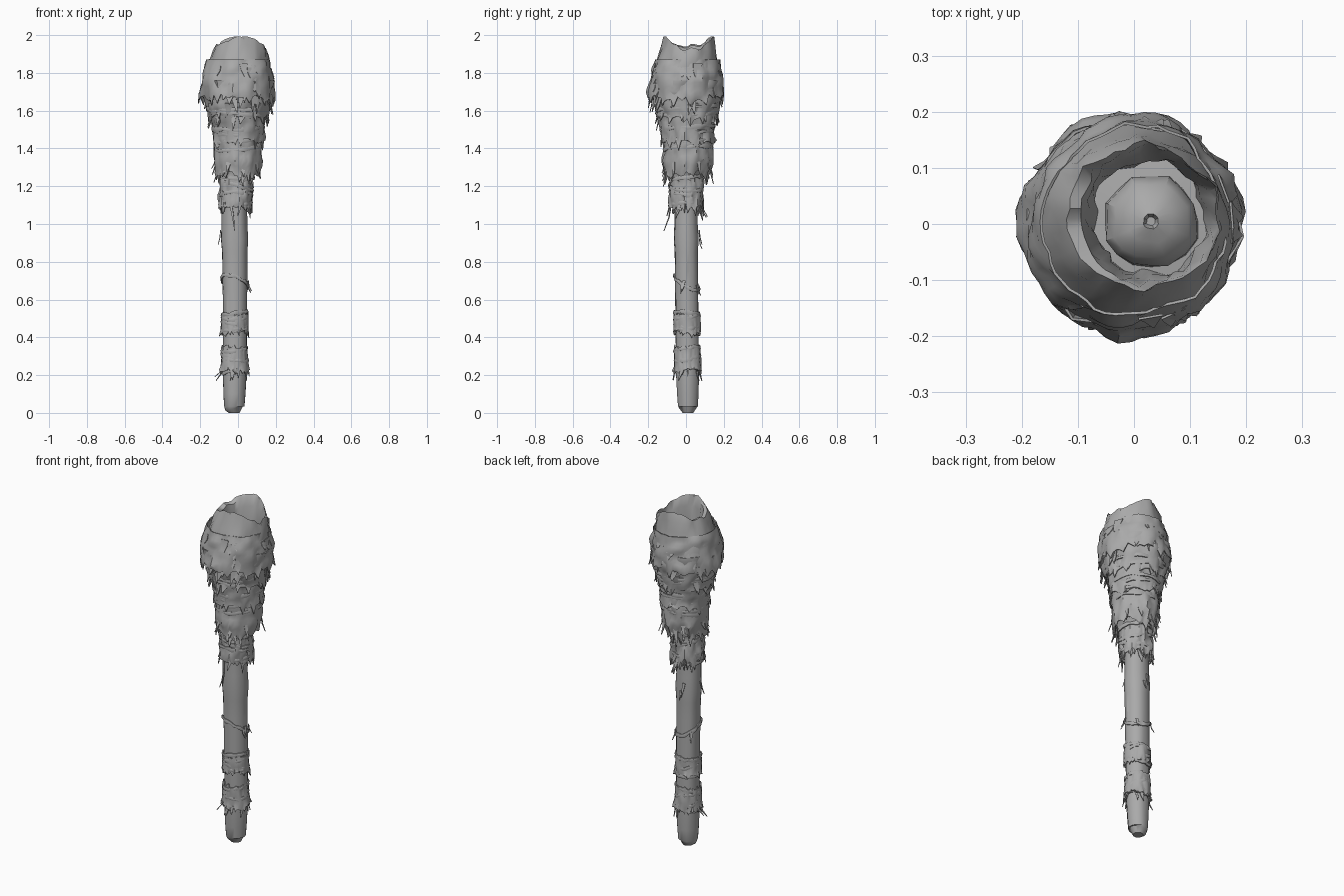
import bpy, math, random
from mathutils import Vector, noise

if "Cube" in bpy.data.objects:
    bpy.data.objects.remove(bpy.data.objects["Cube"])

random.seed(7)
TAU = math.tau
grey = bpy.data.materials.new("weathered grey")
grey.diffuse_color = (0.4, 0.4, 0.4, 1)
grey.use_nodes = True
grey.node_tree.nodes["Principled BSDF"].inputs["Base Color"].default_value = grey.diffuse_color

# Outer surface of the torch by height: z, centre x, centre y, radius x, radius y
BODY = [(0.0, -.02, .01, .045, .045), (.2, -.018, .008, .062, .062), (1.05, -.018, 0, .067, .062),
        (1.12, -.012, 0, .076, .078), (1.26, -.005, .0, .08, .08), (1.34, .0, .01, .11, .115),
        (1.48, .0, .008, .118, .125), (1.6, -.003, .004, .148, .152), (1.7, -.005, 0, .178, .182),
        (1.8, -.004, .0, .175, .175), (1.88, .005, .005, .152, .155), (2.0, .02, .012, .135, .135)]


def section(z, table=BODY):
    for a, b in zip(table, table[1:]):
        if z <= b[0]:
            t = max(0, (z - a[0]) / (b[0] - a[0]))
            return [a[k] + (b[k] - a[k]) * t for k in range(1, 5)]
    return table[-1][1:]


def crumple(x, y, z, freq, zfreq=None, seed=0):
    return noise.noise(Vector((x * freq + seed, y * freq, z * (zfreq or freq))))


def finish(name, verts, faces, angle=38, thick=0):
    me = bpy.data.meshes.new(name)
    me.from_pydata([(x, y, min(2, max(0, z))) for x, y, z in verts], [], faces)
    me.materials.append(grey)
    ob = bpy.data.objects.new(name, me)
    bpy.context.collection.objects.link(ob)
    bpy.ops.object.select_all(action='DESELECT')
    ob.select_set(True)
    bpy.context.view_layer.objects.active = ob
    if thick:
        m = ob.modifiers.new("thickness", 'SOLIDIFY')
        m.thickness, m.offset = thick, 1
        bpy.ops.object.modifier_apply(modifier=m.name)
    bpy.ops.object.shade_smooth_by_angle(angle=math.radians(angle))
    return ob


def lathe(name, rows, caps=False, loop=False, **kw):
    """Join equal rings of points, listed bottom to top, into a skin."""
    n, m = len(rows[0]), len(rows)
    faces = [(j * n + i, j * n + (i + 1) % n, (j + 1) % m * n + (i + 1) % n, (j + 1) % m * n + i)
             for j in range(m if loop else m - 1) for i in range(n)]
    if caps:
        faces += [tuple(reversed(range(n))), tuple(range((m - 1) * n, m * n))]
    return finish(name, [p for r in rows for p in r], faces, **kw)


def cloth(name, z0, z1, lift, flare, rag, rough, n=56, m=11, rim=0, seed=0):
    """Crumpled cloth sleeve following the body, with a torn, flared hem."""
    hem = [rag * (random.random() ** 2 * (1 if i % 2 else .35)
                  + .6 * noise.noise(Vector((2.5 * math.cos(i / n * TAU), 2.5 * math.sin(i / n * TAU), seed + .5))))
           for i in range(n)]
    top = [rim * random.uniform(-1, 1) for _ in range(n)]
    rows = []
    for j in range(m):
        t = j / (m - 1)
        row = []
        for i in range(n):
            a = i / n * TAU
            z = z0 + (z1 - z0) * t
            cx, cy, rx, ry = section(z)
            c, s = math.cos(a), math.sin(a)
            d = lift + flare * (1 - t) ** 2
            d += rough * (crumple(c, s, z, 2.2, 11, seed) + .7 * crumple(c, s, z, 5, 22, seed + 9))
            if j == 0:
                d += random.uniform(-.004, .008)
            zz = z - hem[i] * (1 - t) ** 3 + (top[i] if j == m - 1 else 0)
            row.append((cx + (rx + d) * c, cy + (ry + d) * s, zz))
        rows.append(row)
    return lathe(name, rows, thick=.005)


def cord(name, z, tilt, phase, th=.006, h=.011, lift=.004, n=40):
    """Flattened, slanting binding wound once around the body."""
    rows = []
    for i in range(n):
        a = i / n * TAU
        zz = z + tilt * math.cos(a - phase) + .007 * crumple(math.cos(a), math.sin(a), z, 2.5)
        cx, cy, rx, ry = section(zz)
        w = 1 + .7 * crumple(math.cos(a), math.sin(a), z * 3, 3)
        d = lift + .007 * crumple(math.cos(a), math.sin(a), z * 7, 4)
        ring = []
        for k in range(6):
            u = -k / 6 * TAU
            q = d + th * math.cos(u)
            ring.append((cx + (rx + q) * math.cos(a), cy + (ry + q) * math.sin(a), zz + h * w * math.sin(u)))
        rows.append(ring)
    return lathe(name, rows, loop=True, angle=50)


def shreds(name, count, zlo, zhi, length, width, lean, angles=None):
    """Tapered torn strips that hang and bend outward."""
    verts, faces = [], []
    for k in range(count):
        a = angles[k] if angles else random.uniform(0, TAU)
        z = random.uniform(zlo, zhi)
        L, w = length * random.uniform(.6, 1.2), width * random.uniform(.6, 1.2)
        skew = random.uniform(-.3, .3) * L
        cx, cy, rx, ry = section(z)
        o = Vector((math.cos(a), math.sin(a), 0))
        t = Vector((-o.y, o.x, 0))
        base = Vector((cx + rx * o.x, cy + ry * o.y, z)) + o * .006
        b = len(verts)
        for f, g in ((0, 1), (.5, .7), (1, .08)):
            mid = base + o * lean * f * f + t * skew * f - Vector((0, 0, L * f))
            verts += [mid - t * w * g / 2, mid + t * w * g / 2]
        faces += [(b, b + 2, b + 3, b + 1), (b + 2, b + 4, b + 5, b + 3)]
    return finish(name, verts, faces, thick=.004)


# Wooden handle with long grain ridges and a worn, rounded foot
rows = []
for z in [0, .012, .035, .1, .2, .3, .42, .55, .65, .75, .85, .92, 1.0, 1.08, 1.2, 1.35]:
    cx, cy, rx, ry = section(min(z, 1.05))
    k = {0: .62, .012: .98, .035: 1.1}.get(z, 1)
    if z == .1:
        k = 1.07
    ring = []
    for i in range(22):
        c, s = math.cos(i / 22 * TAU), math.sin(i / 22 * TAU)
        g = k * (1 + .09 * crumple(c, s, z, 2.2, 1.3, 3) + (.05 if z < .2 else .025) * crumple(c, s, z, 6, 2, 5))
        if abs(z - .92) < .01:
            g *= 1.07
        ring.append((cx + rx * g * c, cy + ry * g * s, z + (.012 * (1 + c) if z == 0.012 else 0)))
    rows.append(ring)
lathe("handle", rows, caps=True, angle=32)

# Grip wrappings on the lower handle
cloth("grip_wrap_low", .225, .35, .003, .004, .03, .007, m=7, rim=.012, seed=1)
cloth("grip_wrap_high", .43, .52, .002, .003, .025, .006, m=6, rim=.012, seed=2)
for i, (z, tilt) in enumerate([(.225, .012), (.26, -.018), (.295, .02), (.335, -.012), (.43, .014),
                               (.465, -.016), (.505, .012), (.525, -.01), (.69, .04)]):
    cord(f"grip_cord_{i}", z, tilt, i * 1.3)

# Cloth layers, from the neck up to the head
cloth("neck_wrap", 1.09, 1.29, .003, .008, .05, .012, seed=3)
cloth("collar_wrap", 1.27, 1.5, .002, .022, .06, .014, seed=4)
cloth("head_wrap_low", 1.44, 1.64, .003, .01, .05, .016, seed=5)
cloth("head_wrap_mid", 1.57, 1.76, .002, .006, .05, .018, seed=6)
cloth("head_wrap_high", 1.68, 1.87, .004, .012, .055, .017, seed=7)
for i, (z, tilt) in enumerate([(1.1, .012), (1.15, -.02), (1.2, .025), (1.25, -.01), (1.4, .012), (1.43, -.014),
                               (1.46, .016), (1.49, -.012), (1.51, .01), (1.59, .015), (1.615, -.01)]):
    cord(f"neck_cord_{i}", z, tilt, i * 1.7, lift=.01)

# Open crown: outer wall rises to an uneven rim, then folds down inside
rows = []
N = 44
for t, fr, inside in [(0, 1, 0), (.3, 1, 0), (.55, 1, 0), (.8, .98, 0), (1, .94, 0), (1, .87, 1),
                      (.75, .80, 1), (.45, .73, 1), (.1, .70, 1)]:
    ring = []
    for i in range(N):
        a = i / N * TAU
        c, s = math.cos(a), math.sin(a)
        rim = 1.962 - .03 * math.cos(2 * a - .25) - .008 * c + .022 * crumple(c, s, 0, 3, 1, 8)
        z = 1.77 + (rim - 1.77) * t - .008 * inside
        cx, cy, rx, ry = section(z) if not inside else (.027, .01, .142, .142)
        d = .014 * crumple(c, s, z, 2.5, 10, 12) + .008 * crumple(c, s, z, 6, 20, 4)
        ring.append((cx + (rx * fr + d) * c, cy + (ry * fr + d) * s, z))
    rows.append(ring)
lathe("crown", rows, angle=40)

# Domed core seen inside the crown, with a small dimple on top
rows = []
for r, z in [(.125, 1.78), (.085, 1.785), (.084, 1.82), (.07, 1.85), (.04, 1.868), (.014, 1.88), (.008, 1.865)]:
    rows.append([(.03 + r * (1 + .15 * crumple(math.cos(i), math.sin(i), z, 4)) * math.cos(i / 16 * TAU),
                  .005 + r * (1 + .15 * crumple(math.sin(i), math.cos(i), z, 4)) * math.sin(i / 16 * TAU), z)
                 for i in range(16)])
lathe("core", rows, caps=True, angle=35)

# Loose torn strips along every hem
shreds("head_shreds", 26, 1.66, 1.76, .08, .04, .012)
shreds("head_low_shreds", 16, 1.56, 1.62, .06, .035, .012)
shreds("crown_shreds", 14, 1.80, 1.86, .07, .05, .018)
shreds("collar_shreds", 18, 1.3, 1.36, .1, .03, .022)
shreds("neck_shreds", 10, 1.1, 1.16, .08, .028, .012)
shreds("neck_long_shreds", 3, 1.1, 1.14, .12, .022, .03, [1.5, 1.2, 4.4])
shreds("grip_shreds", 8, .22, .26, .05, .02, .008)
shreds("grip_long_shreds", 2, .23, .24, .06, .02, .035, [3.4, 3.0])
shreds("middle_shreds", 4, .66, .7, .05, .018, .02, [-.4, -.2, .9, 2.4])
shreds("upper_handle_shreds", 3, .92, .98, .07, .018, .014, [1.5, 3.2, 1.8])
